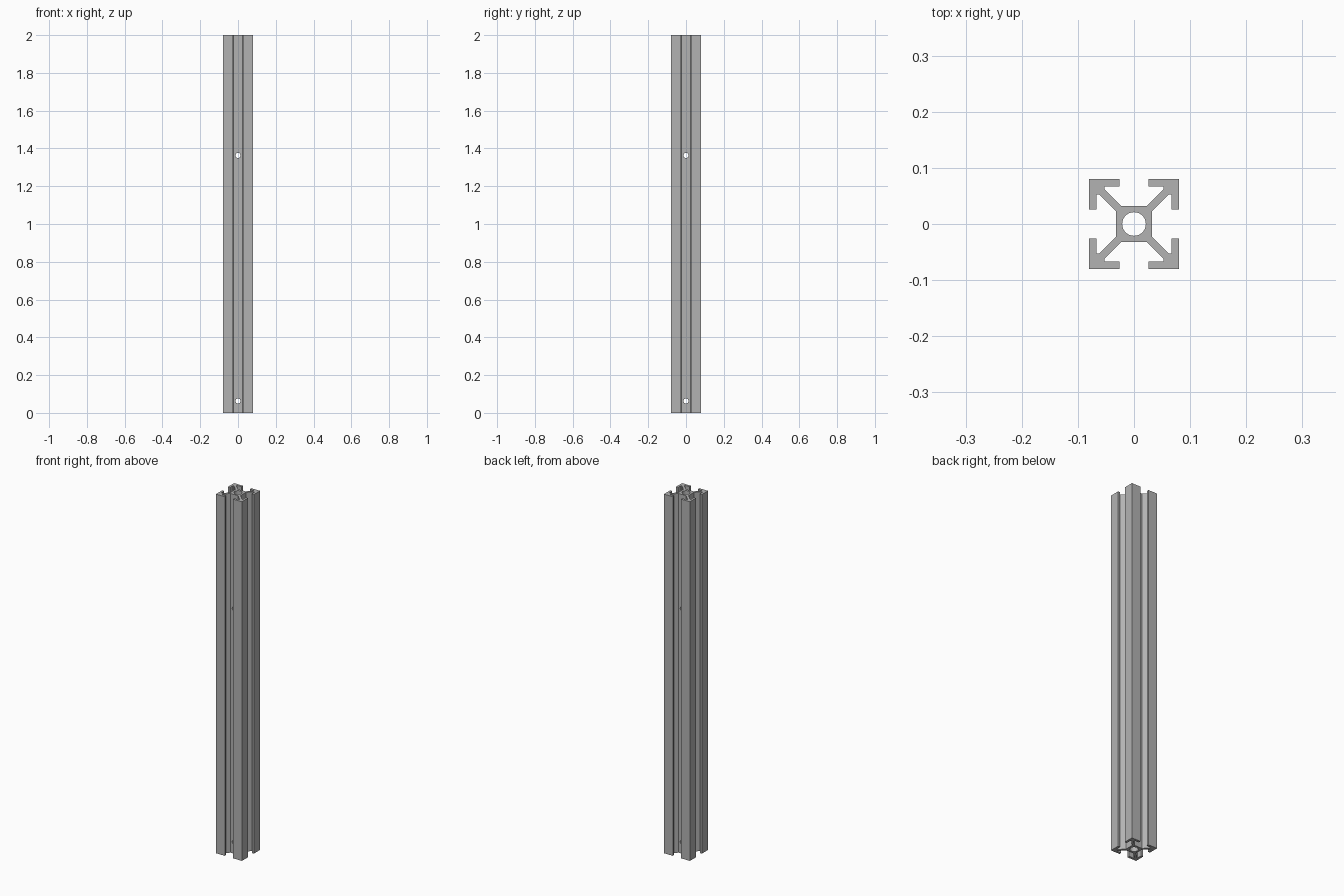
import bpy, bmesh, math
from mathutils import Matrix

cube = bpy.data.objects.get("Cube")
if cube:
    bpy.data.objects.remove(cube, do_unlink=True)

LENGTH = 2.0

metal = bpy.data.materials.new("grey aluminium")
metal.use_nodes = True
colour = (0.45, 0.45, 0.45, 1)
metal.diffuse_color = colour
metal.node_tree.nodes["Principled BSDF"].inputs["Base Color"].default_value = colour


def add_object(name, bm):
    bmesh.ops.recalc_face_normals(bm, faces=bm.faces)
    mesh = bpy.data.meshes.new(name)
    bm.to_mesh(mesh)
    bm.free()
    mesh.materials.append(metal)
    obj = bpy.data.objects.new(name, mesh)
    bpy.context.collection.objects.link(obj)
    return obj


def drill(target, radius, depth, segments, matrix):
    """Cut a round hole and discard the cutter."""
    bm = bmesh.new()
    bmesh.ops.create_cone(bm, cap_ends=True, segments=segments, radius1=radius,
                          radius2=radius, depth=depth, matrix=matrix)
    cutter = add_object("hole_cutter", bm)
    cutter.hide_render = True
    mod = target.modifiers.new("hole", "BOOLEAN")
    mod.operation = "DIFFERENCE"
    mod.solver = "EXACT"
    mod.object = cutter
    bpy.context.view_layer.objects.active = target
    bpy.ops.object.modifier_apply(modifier=mod.name)
    bpy.data.objects.remove(cutter, do_unlink=True)


# Half of one corner arm: core, web, pocket, lip
half = [(0.023, 0.032), (0.052, 0.061), (0.053, 0.067), (0.0255, 0.067), (0.0255, 0.08)]
arm = half + [(0.08, 0.08)] + [(y, x) for x, y in reversed(half)]

# Slotted rail: the arm repeated on four corners, then extruded
outline = []
for turn in range(4):
    outline += arm
    arm = [(y, -x) for x, y in arm]
bm = bmesh.new()
base = bm.faces.new([bm.verts.new((x, y, 0)) for x, y in outline])
top = bmesh.ops.extrude_face_region(bm, geom=[base], use_keep_orig=True)
bmesh.ops.translate(bm, vec=(0, 0, LENGTH),
                    verts=[v for v in top["geom"] if isinstance(v, bmesh.types.BMVert)])
rail = add_object("slotted_rail", bm)

# Bore along the length
drill(rail, 0.021, LENGTH + 0.2, 48, Matrix.Translation((0, 0, LENGTH / 2)))

# Cross holes through the core in both directions
for z in (0.063, 1.363):
    for axis in "XY":
        drill(rail, 0.0135, 0.1, 32,
              Matrix.Translation((0, 0, z)) @ Matrix.Rotation(math.pi / 2, 4, axis))

# Smooth round holes, keep the rail edges sharp
bpy.ops.object.select_all(action="DESELECT")
rail.select_set(True)
bpy.context.view_layer.objects.active = rail
bpy.ops.object.shade_smooth_by_angle(angle=math.radians(25))
